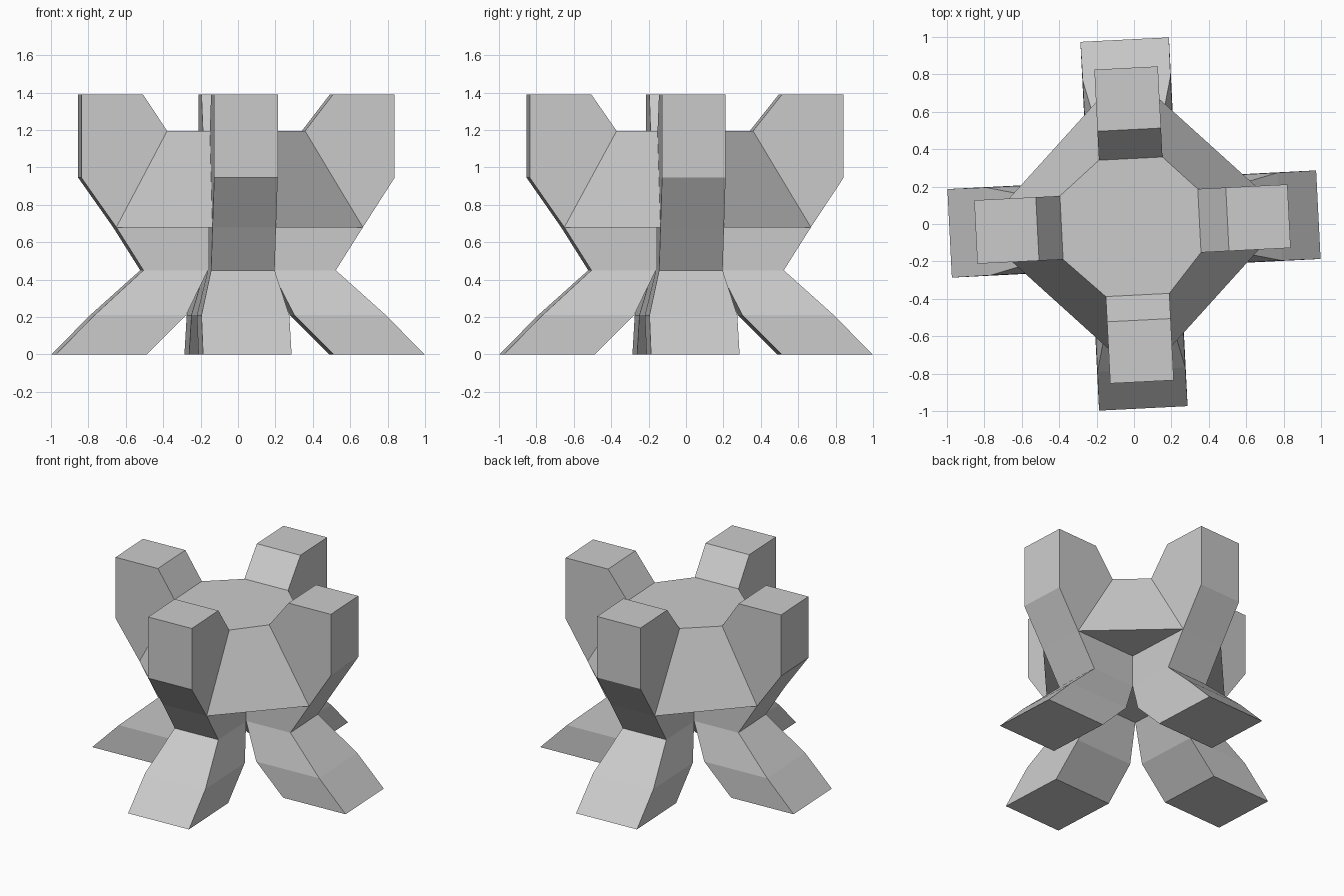
import bpy, bmesh
from math import radians
from mathutils import Vector, Matrix

if "Cube" in bpy.data.objects:
    bpy.data.objects.remove(bpy.data.objects["Cube"])

TWIST = radians(2.9)
W = 0.17                              # half width of arms
INNER = [0.35, 0.35, 0.388, 0.38]     # deck edge radius: right, back, left, front
SHIFT = [-0.005, 0.0, 0.012, 0.01]    # small hand-placed offset of each arm head


def pt(k, r, y, z):
    """Point in the frame of arm k (r outwards, y sideways)."""
    return Matrix.Rotation(TWIST + k * radians(90), 3, 'Z') @ Vector((r, y, z))


def make_object(name, faces):
    bm = bmesh.new()
    for f in faces:
        bm.faces.new([bm.verts.new(p) for p in f])
    bmesh.ops.remove_doubles(bm, verts=bm.verts, dist=0.0005)
    bmesh.ops.recalc_face_normals(bm, faces=bm.faces)
    me = bpy.data.meshes.new(name)
    bm.to_mesh(me)
    bm.free()
    ob = bpy.data.objects.new(name, me)
    bpy.context.collection.objects.link(ob)
    return ob


# Body: four arms around an eight-sided sloped deck
faces, deck = [], []
for k in range(4):
    n = (k + 1) % 4
    s = SHIFT[k]
    rim = [(0.515, 0.45), (0.66, 0.68), (0.835 + s, 0.945), (0.835 + s, 1.39),
           (0.505 + s, 1.39), (INNER[k], 1.195)]
    # outer skin of the arm
    for a, b in zip(rim, rim[1:]):
        faces.append([pt(k, a[0], -W, a[1]), pt(k, a[0], W, a[1]),
                      pt(k, b[0], W, b[1]), pt(k, b[0], -W, b[1])])
    # arm sides, above and below the sloped deck
    for y in (-W, W):
        faces.append([pt(k, r, y, z) for r, z in rim[1:]])
        faces.append([pt(k, r, y, z) for r, z in
                      [(W, 0.45), rim[0], rim[1], (W, 0.68)]])
    # sloped panel and its underside between neighbouring arms
    faces.append([pt(k, 0.66, W, 0.68), pt(n, 0.66, -W, 0.68),
                  pt(n, INNER[n], -W, 1.195), pt(k, INNER[k], W, 1.195)])
    faces.append([pt(k, 0.66, W, 0.68), pt(k, W, W, 0.68), pt(n, 0.66, -W, 0.68)])
    deck += [pt(k, INNER[k], -W, 1.195), pt(k, INNER[k], W, 1.195)]
faces.append(deck)
faces.append([pt(k, W, W, 0.45) for k in range(4)])
make_object("body_with_arms", faces)

# Legs: flared three-section struts, open where they join the body
sections = [(0.17, 0.515, W, 0.45), (0.29, 0.78, 0.235, 0.21), (0.50, 0.987, 0.237, 0.0)]
for k, side in enumerate(("right", "back", "left", "front")):
    rings = [[pt(k, a, -w, z), pt(k, b, -w, z), pt(k, b, w, z), pt(k, a, w, z)]
             for a, b, w, z in sections]
    legs = [rings[-1]]
    for u, v in zip(rings, rings[1:]):
        for i in range(4):
            j = (i + 1) % 4
            legs.append([u[i], u[j], v[j], v[i]])
    make_object(side + "_leg", legs)
